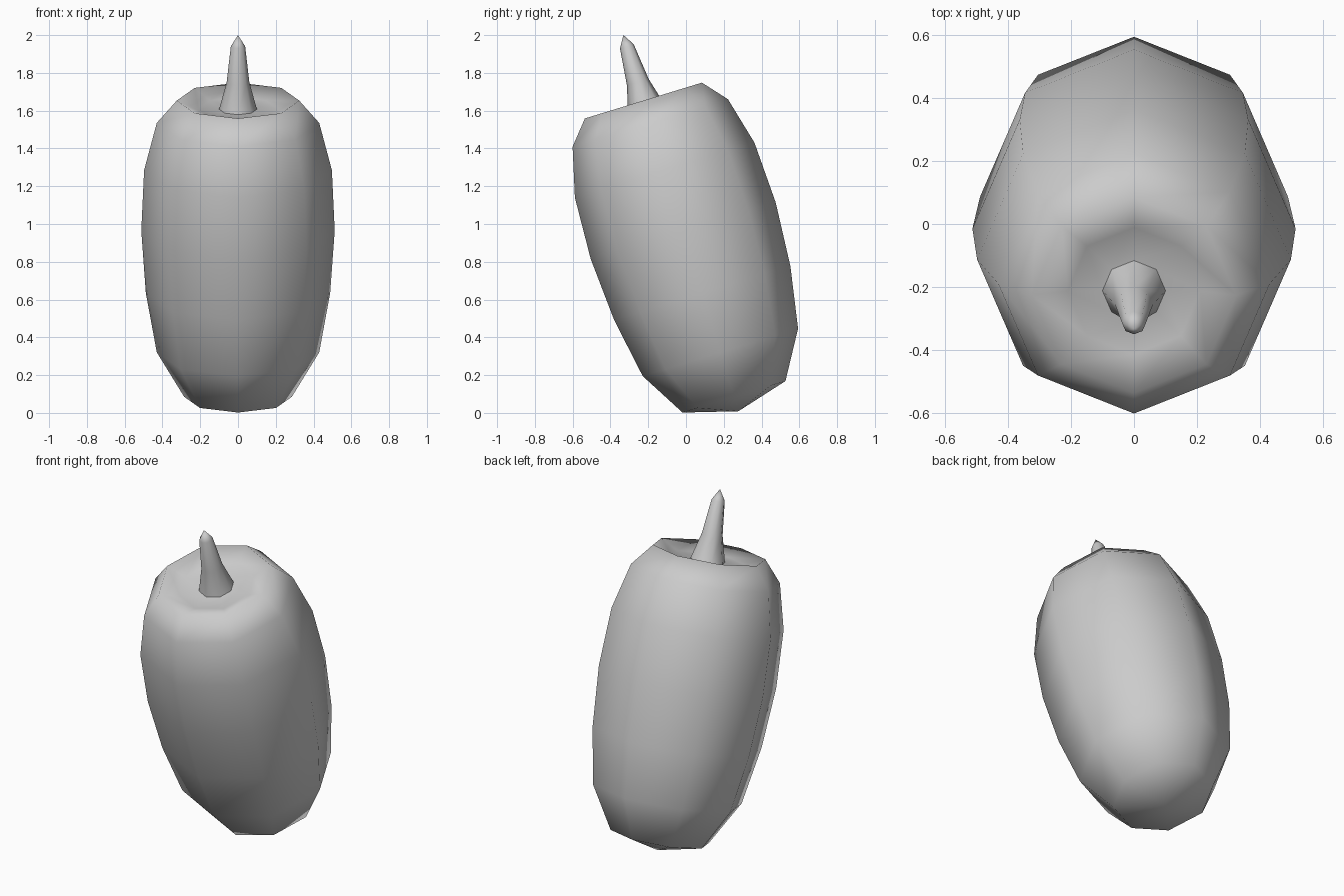
import bpy, bmesh, math
from mathutils import Matrix, Vector

cube = bpy.data.objects.get("Cube")
if cube:
    bpy.data.objects.remove(cube, do_unlink=True)

grey = bpy.data.materials.new("plain grey")
grey.use_nodes = True
colour = (0.6, 0.6, 0.6, 1)
grey.diffuse_color = colour
grey.node_tree.nodes["Principled BSDF"].inputs["Base Color"].default_value = colour

# Shared leaning axis of body and stem
LEAN = Matrix.Translation((0, -0.015, 0.965)) @ Matrix.Rotation(math.radians(17), 4, 'X')
SIDES = 8


def lathe(name, profile):
    """Spin a (radius, height) profile into a smooth eight-sided solid."""
    bm = bmesh.new()
    verts = [bm.verts.new((r, 0, h)) for r, h in profile]
    edges = [bm.edges.new(pair) for pair in zip(verts, verts[1:])]
    bmesh.ops.spin(bm, geom=verts + edges, cent=Vector(), axis=(0, 0, 1),
                   angle=math.tau, steps=SIDES)
    bmesh.ops.remove_doubles(bm, verts=bm.verts, dist=0.0005)
    bmesh.ops.recalc_face_normals(bm, faces=bm.faces)
    bm.transform(LEAN)
    for face in bm.faces:
        face.smooth = True
    mesh = bpy.data.meshes.new(name)
    bm.to_mesh(mesh)
    bm.free()
    mesh.materials.append(grey)
    obj = bpy.data.objects.new(name, mesh)
    bpy.context.collection.objects.link(obj)
    return obj


# Barrel-shaped body with a shallow dished top
lathe("body", [
    (0, -1.0), (0.285, -0.92), (0.43, -0.674), (0.488, -0.345), (0.512, 0),
    (0.497, 0.335), (0.43, 0.596), (0.324, 0.72),
    (0.21, 0.675), (0.1, 0.672), (0, 0.672),
])

# Flared, pointed stem
lathe("stem", [(0.1, 0.672), (0.06, 0.822), (0.038, 1.02), (0, 1.083)])
